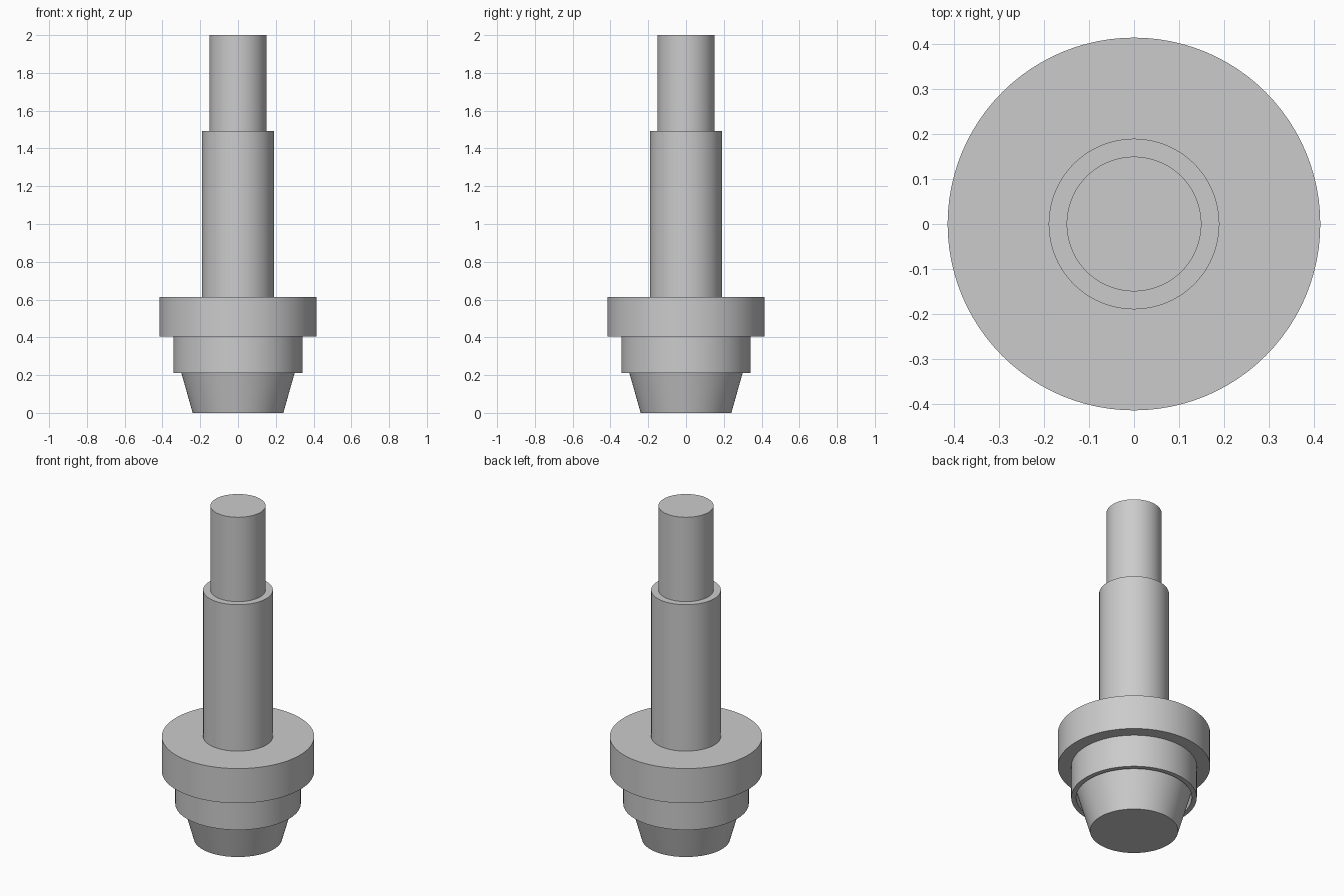
import bpy, bmesh, math

cube = bpy.data.objects.get("Cube")
if cube:
    bpy.data.objects.remove(cube)

SEGMENTS = 96

grey = bpy.data.materials.new("plain grey")
grey.use_nodes = True
colour = (0.6, 0.6, 0.6, 1)
grey.diffuse_color = colour
grey.node_tree.nodes["Principled BSDF"].inputs["Base Color"].default_value = colour


def lathe(name, profile):
    """Spin a profile of (radius, height) points around the z axis."""
    bm = bmesh.new()
    verts = [bm.verts.new((r, 0, z)) for r, z in profile]
    edges = [bm.edges.new(pair) for pair in zip(verts, verts[1:])]
    bmesh.ops.spin(bm, geom=verts + edges, cent=(0, 0, 0), axis=(0, 0, 1),
                   angle=math.tau, steps=SEGMENTS)
    bmesh.ops.remove_doubles(bm, verts=bm.verts, dist=0.0001)
    bmesh.ops.recalc_face_normals(bm, faces=bm.faces)
    mesh = bpy.data.meshes.new(name)
    bm.to_mesh(mesh)
    bm.free()
    mesh.materials.append(grey)
    obj = bpy.data.objects.new(name, mesh)
    bpy.context.collection.objects.link(obj)
    bpy.ops.object.select_all(action="DESELECT")
    obj.select_set(True)
    bpy.context.view_layer.objects.active = obj
    bpy.ops.object.shade_smooth_by_angle(angle=math.radians(30))


# One turned pin: tapered nose, undercut collar, flange and stepped shaft
lathe("stepped_pin", [
    (0, 0), (0.24, 0),                      # nose tip
    (0.315, 0.265), (0.315, 0.21),          # taper rising into the undercut
    (0.342, 0.21), (0.342, 0.405),          # collar
    (0.415, 0.405), (0.415, 0.613),         # flange
    (0.19, 0.613), (0.19, 1.493),           # shaft
    (0.15, 1.493), (0.15, 2), (0, 2),       # tip of the shaft
])
